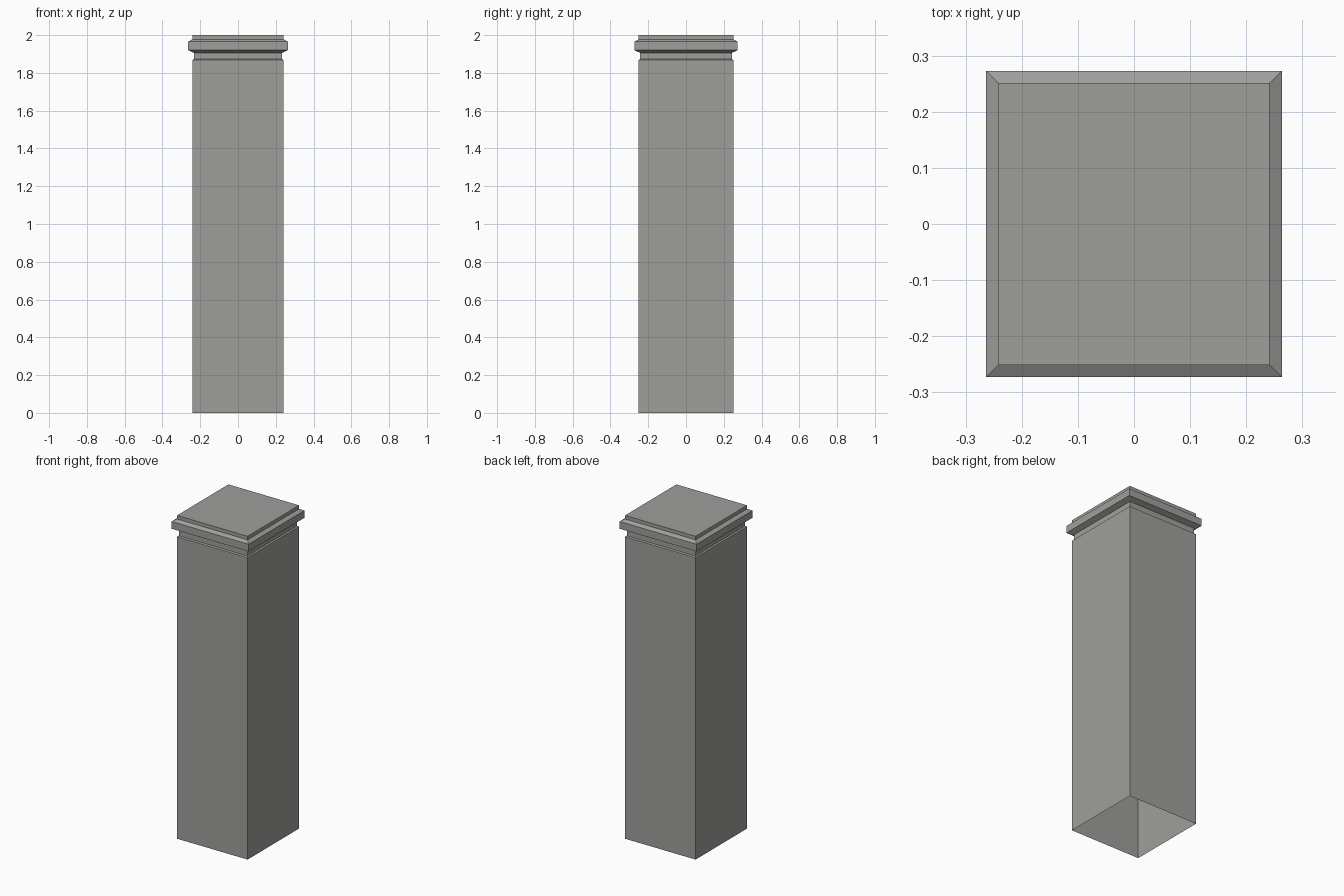
import bpy, bmesh

if "Cube" in bpy.data.objects:
    bpy.data.objects.remove(bpy.data.objects["Cube"])

# Profile: (outset from shaft face, height), open at the bottom
HX, HY = 0.2415, 0.251
PROFILE = [
    (0.0, 0.0), (0.0, 1.868),              # plain shaft
    (-0.008, 1.873), (-0.008, 1.906),      # recessed neck
    (0.022, 1.920), (0.022, 1.965),        # projecting band
    (0.0, 1.978), (0.0, 2.0),              # top slab
]


def rectangular_sweep(name, profile, hx, hy):
    bm = bmesh.new()
    rings = []
    for d, z in profile:
        x, y = hx + d, hy + d
        rings.append([bm.verts.new((sx * x, sy * y, z))
                      for sx, sy in ((-1, -1), (1, -1), (1, 1), (-1, 1))])
    for low, high in zip(rings, rings[1:]):
        for i in range(4):
            j = (i + 1) % 4
            bm.faces.new((low[i], low[j], high[j], high[i]))
    bm.faces.new(rings[-1])  # top cap
    mesh = bpy.data.meshes.new(name)
    bm.to_mesh(mesh)
    bm.free()
    obj = bpy.data.objects.new(name, mesh)
    bpy.context.collection.objects.link(obj)
    return obj


# Square pillar with moulded capital, in dark stone
pillar = rectangular_sweep("pillar", PROFILE, HX, HY)
stone = bpy.data.materials.new("dark_stone")
stone.diffuse_color = (0.345, 0.345, 0.33, 1.0)
stone.use_nodes = True
stone.node_tree.nodes["Principled BSDF"].inputs["Base Color"].default_value = stone.diffuse_color
pillar.data.materials.append(stone)
